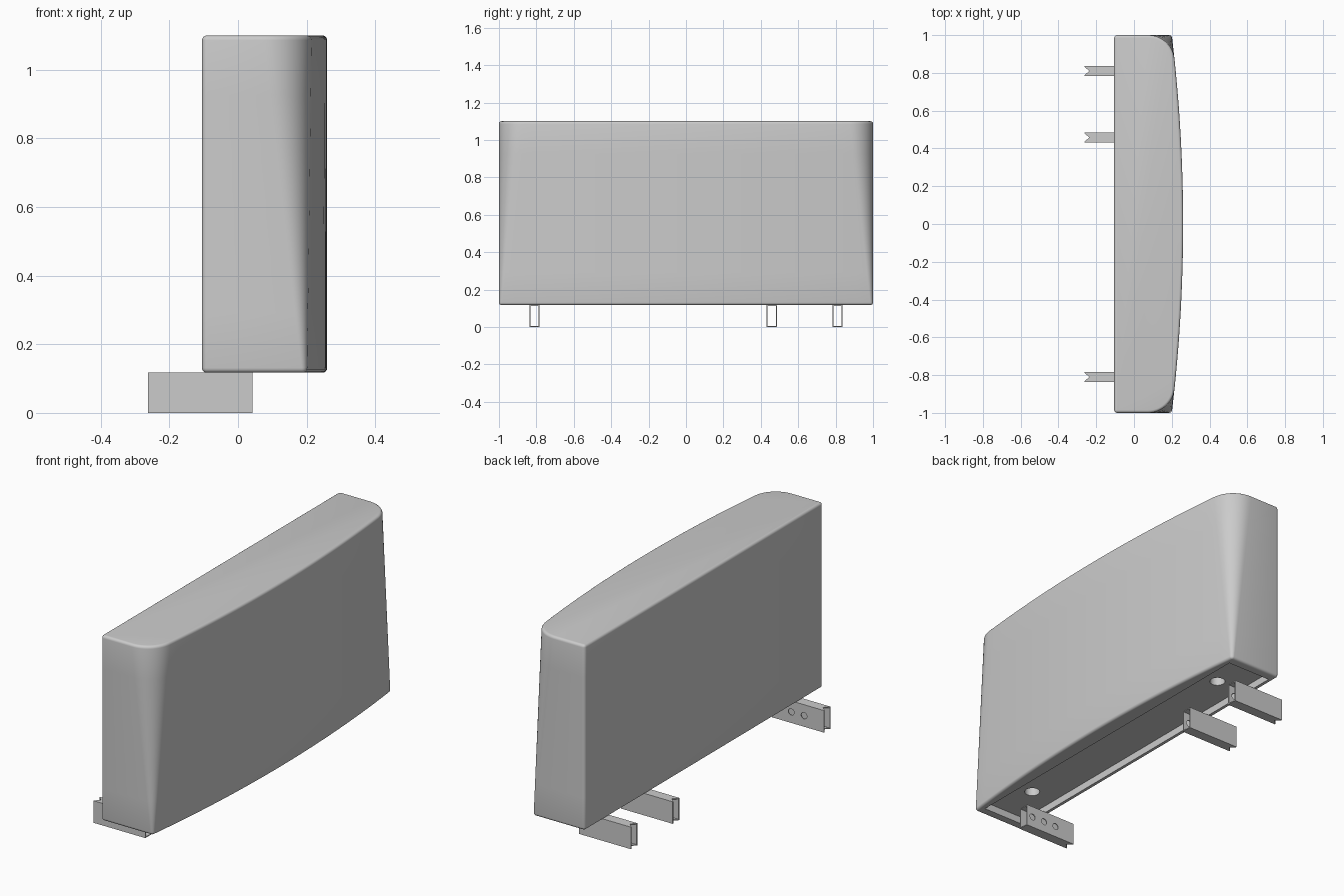
import bpy, bmesh, math

if "Cube" in bpy.data.objects:
    bpy.data.objects.remove(bpy.data.objects["Cube"])

BACK, BULGE, BOTTOM, TOP = -0.105, 0.26, 0.117, 1.10
R = 8.36                    # radius of the bowed front
EDGE = 0.014                # edge rounding


def link(name, bm):
    bmesh.ops.recalc_face_normals(bm, faces=bm.faces)
    me = bpy.data.meshes.new(name)
    bm.to_mesh(me)
    bm.free()
    ob = bpy.data.objects.new(name, me)
    bpy.context.collection.objects.link(ob)
    return ob


def box(name, lo, hi):
    bm = bmesh.new()
    bmesh.ops.create_cube(bm, size=1)
    for v in bm.verts:
        v.co = [(l + h) / 2 + c * (h - l) for c, l, h in zip(v.co, lo, hi)]
    return link(name, bm)


def cylinder(name, centre, radius, depth, along_y=False):
    bpy.ops.mesh.primitive_cylinder_add(
        vertices=24, radius=radius, depth=depth, location=centre,
        rotation=(math.pi / 2 if along_y else 0, 0, 0))
    ob = bpy.context.object
    ob.name = name
    return ob


def activate(ob):
    bpy.ops.object.select_all(action='DESELECT')
    ob.select_set(True)
    bpy.context.view_layer.objects.active = ob


def cut(ob, cutter):
    cutter.hide_render = True
    mod = ob.modifiers.new("cut", 'BOOLEAN')
    mod.operation, mod.solver, mod.object = 'DIFFERENCE', 'EXACT', cutter
    activate(ob)
    bpy.ops.object.modifier_apply(modifier=mod.name)
    bpy.data.objects.remove(cutter)


def smooth(ob):
    activate(ob)
    bpy.ops.object.shade_smooth_by_angle(angle=math.radians(30))


def section(r, d):
    """Half outline (y >= 0) mirrored: bowed front, corner radius r, inset d."""
    cx = BULGE - R
    fx = cx + math.sqrt((R - r) ** 2 - (1 - r) ** 2)
    fy = 1 - r
    a1 = math.atan2(fy, fx - cx)
    half = []
    for i in range(1, 16):                       # bowed front
        a = a1 * i / 16
        half.append((cx + (R - d) * math.cos(a), (R - d) * math.sin(a)))
    for i in range(13):                          # front corner
        a = a1 + (math.pi / 2 - a1) * i / 12
        half.append((fx + (r - d) * math.cos(a), fy + (r - d) * math.sin(a)))
    rb = EDGE + 0.002                            # back corner
    for i in range(5):
        a = math.pi / 2 * (1 + i / 4)
        half.append((BACK + rb + (rb - d) * math.cos(a),
                     1 - rb + (rb - d) * math.sin(a)))
    return [(BULGE - d, 0)] + half + [(x, -y) for x, y in reversed(half)]


# Body: lofted sections, front corners open up towards the top
levels = []
for i in range(5):
    a = math.pi / 2 * i / 4
    levels.append((BOTTOM + EDGE * (1 - math.sin(a)), EDGE * (1 - math.cos(a))))
levels.reverse()
levels = [(BOTTOM + EDGE * (1 - math.cos(math.pi / 8 * i)),
           EDGE * (1 - math.sin(math.pi / 8 * i))) for i in range(5)]
mid = [(BOTTOM + EDGE + (TOP - BOTTOM - 2 * EDGE) * i / 6, 0) for i in range(1, 6)]
levels = levels + mid + [(BOTTOM + TOP - z, d) for z, d in reversed(levels)]
bm = bmesh.new()
rings = []
for z, d in levels:
    r = 0.016 + 0.125 * (z - BOTTOM) / (TOP - BOTTOM)
    rings.append([bm.verts.new((x, y, z)) for x, y in section(r, d)])
n = len(rings[0])
for a, b in zip(rings, rings[1:]):
    for i in range(n):
        j = (i + 1) % n
        bm.faces.new((a[i], a[j], b[j], b[i]))
bm.faces.new(rings[0])
bm.faces.new(rings[-1])
body = link("body", bm)

# Recessed underside with two round sockets
cut(body, box("recess_cutter", (-0.08, -0.95, 0.0), (0.175, 0.95, 0.155)))
for y in (-0.72, 0.72):
    cut(body, cylinder("socket_cutter", (0.06, y, 0.2), 0.038, 0.2))
smooth(body)

# Mounting brackets: notched hollow channels, holes in the inward side
H, T, X0, X1, BH = 0.0275, 0.005, -0.262, 0.042, 0.117
for name, y, side in (("left_bracket", -0.81, 1), ("middle_bracket", 0.458, -1),
                      ("right_bracket", 0.81, -1)):
    outline = [(X0, -H), (X1, -H), (X1, H), (X0, H), (X0, H - T),
               (X0 + 0.025, 0), (X0, T - H)]
    bm = bmesh.new()
    face = bm.faces.new([bm.verts.new((px, y + py, 0)) for px, py in outline])
    ext = bmesh.ops.extrude_face_region(bm, geom=[face])
    for v in ext["geom"]:
        if isinstance(v, bmesh.types.BMVert):
            v.co.z = BH
    bracket = link(name, bm)
    cut(bracket, box("hollow_cutter", (-0.4, y - H + T, T), (0.2, y + H - T, BH - T)))
    for hx in (-0.145, -0.07, 0.005):
        cut(bracket, cylinder("hole_cutter", (hx, y + side * H, BH / 2),
                              0.017, 0.03, True))
    smooth(bracket)
